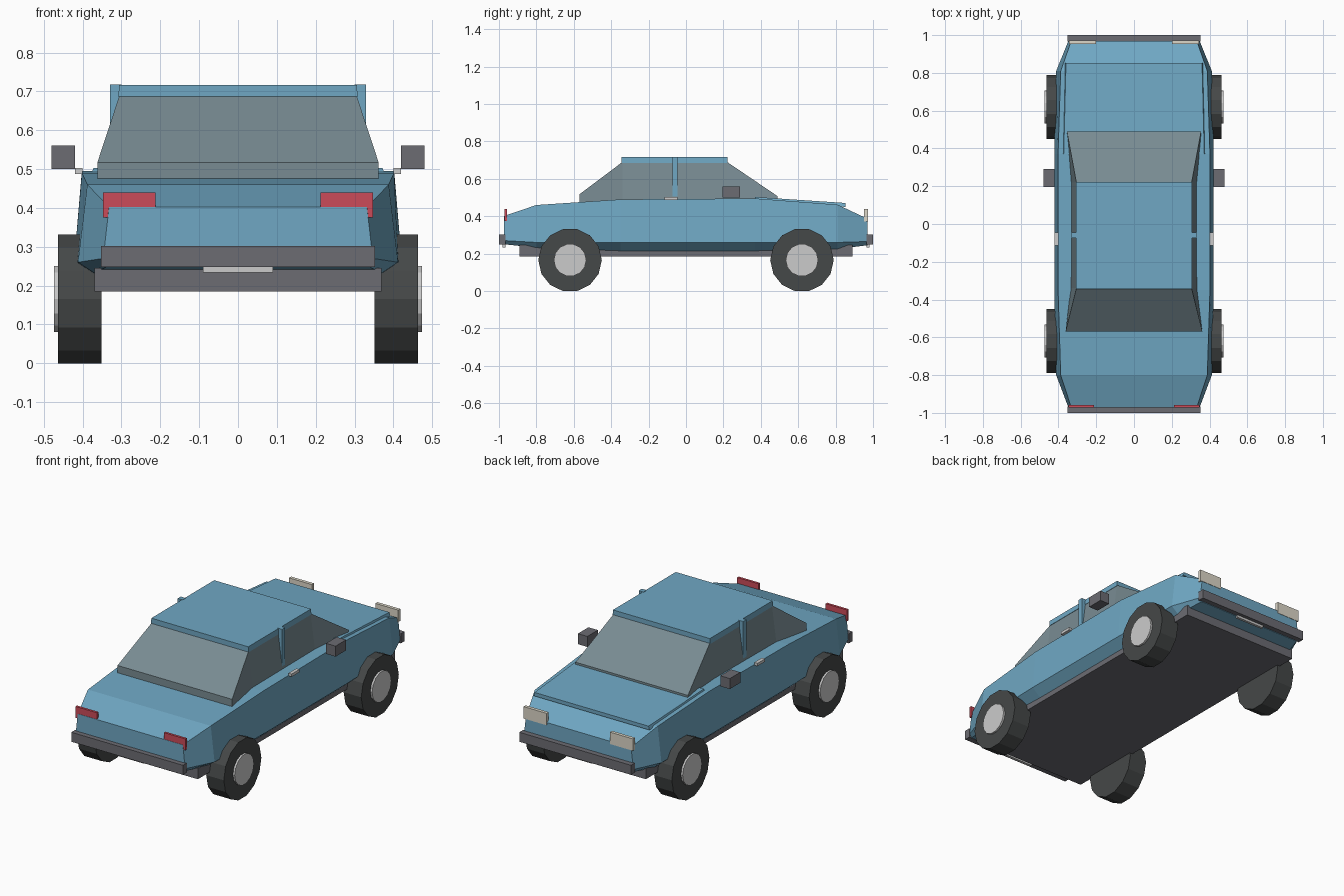
import bpy, bmesh, math

if "Cube" in bpy.data.objects:
    bpy.data.objects.remove(bpy.data.objects["Cube"])


def material(name, rgb):
    m = bpy.data.materials.new(name)
    m.diffuse_color = (*rgb, 1)
    m.use_nodes = True
    m.node_tree.nodes["Principled BSDF"].inputs["Base Color"].default_value = m.diffuse_color
    return m


BLUE = material("blue_paint", (0.16, 0.39, 0.55))
GLASS = material("window_glass", (0.19, 0.26, 0.29))
TRIM = material("grey_trim", (0.15, 0.15, 0.17))
RUBBER = material("tyre_rubber", (0.06, 0.065, 0.065))
METAL = material("pale_metal", (0.55, 0.55, 0.56))
RED = material("red_lens", (0.6, 0.07, 0.1))
LAMP = material("clear_lens", (0.72, 0.68, 0.58))


def finish(bm, name, mat):
    bmesh.ops.recalc_face_normals(bm, faces=bm.faces[:])
    me = bpy.data.meshes.new(name)
    bm.to_mesh(me)
    bm.free()
    me.materials.append(mat)
    ob = bpy.data.objects.new(name, me)
    bpy.context.collection.objects.link(ob)
    return ob


def loft(name, sections, mat):
    """Skin sections (y, right-half points (x, z) from bottom to top), mirrored in x."""
    bm = bmesh.new()
    rings = []
    for y, half in sections:
        pts = half + [(-x, z) for x, z in reversed(half)]
        rings.append([bm.verts.new((x, y, z)) for x, z in pts])
    n = len(rings[0])
    for a, b in zip(rings, rings[1:]):
        for i in range(n):
            j = (i + 1) % n
            bm.faces.new((a[i], a[j], b[j], b[i]))
    bm.faces.new(rings[0])
    bm.faces.new(rings[-1])
    return finish(bm, name, mat)


def box(name, xs, ys, zs, mat):
    bm = bmesh.new()
    bmesh.ops.create_cube(bm, size=1)
    for v in bm.verts:
        v.co = [r[0] if c < 0 else r[1] for c, r in zip(v.co, (xs, ys, zs))]
    return finish(bm, name, mat)


def disc(name, x0, x1, y, z, r, mat, sides=14):
    """Cylinder along x with a corner pointing along y."""
    bm = bmesh.new()
    rings = [[bm.verts.new((x, y + r * math.cos(2 * math.pi * k / sides),
                            z + r * math.sin(2 * math.pi * k / sides)))
              for k in range(sides)] for x in (x0, x1)]
    for k in range(sides):
        j = (k + 1) % sides
        bm.faces.new((rings[0][k], rings[0][j], rings[1][j], rings[1][k]))
    for ring in rings:
        bm.faces.new(ring)
    return finish(bm, name, mat)


# Painted lower body
loft("body", [
    (-0.972, [(0.335, 0.25), (0.347, 0.27), (0.332, 0.402)]),
    (-0.80, [(0.37, 0.232), (0.412, 0.26), (0.388, 0.46)]),
    (-0.35, [(0.37, 0.215), (0.422, 0.26), (0.402, 0.49)]),
    (0.37, [(0.37, 0.215), (0.422, 0.26), (0.402, 0.495)]),
    (0.81, [(0.37, 0.225), (0.412, 0.26), (0.388, 0.462)]),
    (0.97, [(0.335, 0.245), (0.347, 0.265), (0.332, 0.387)]),
], BLUE)

# Floor pan
box("underbody", (-0.37, 0.37), (-0.89, 0.89), (0.185, 0.245), TRIM)

# Raised panel at the +y end
loft("hood", [
    (0.37, [(0.378, 0.485), (0.372, 0.503)]),
    (0.852, [(0.366, 0.45), (0.36, 0.471)]),
], BLUE)

# Glazed cabin, flaring at its four lower corners
loft("cabin_glass", [
    (-0.57, [(0.362, 0.47), (0.362, 0.517)]),
    (-0.34, [(0.335, 0.47), (0.305, 0.69)]),
    (0.22, [(0.335, 0.47), (0.305, 0.69)]),
    (0.49, [(0.357, 0.465), (0.355, 0.507)]),
], GLASS)

# Roof
loft("roof", [
    (-0.345, [(0.308, 0.685), (0.306, 0.716)]),
    (0.222, [(0.308, 0.685), (0.306, 0.716)]),
], BLUE)

# Bumpers and number plates at both ends
for end, s in (("rear", -1), ("front", 1)):
    box(end + "_bumper", (-0.353, 0.353), sorted((s * 0.965, s * 1.0)), (0.248, 0.302), TRIM)
    box(end + "_plate", (-0.09, 0.09), sorted((s * 0.965, s * 0.98)), (0.234, 0.28), METAL)

# Parts repeated on each side
for side, s in (("left", -1), ("right", 1)):
    def span(a, b):
        return sorted((s * a, s * b))

    box(side + "_pillar", span(0.30, 0.33), (-0.073, -0.045), (0.485, 0.718), BLUE)
    box(side + "_mirror", span(0.42, 0.48), (0.195, 0.29), (0.50, 0.56), TRIM)
    box(side + "_handle", span(0.40, 0.42), (-0.115, -0.045), (0.487, 0.503), METAL)
    box(side + "_tail_light", span(0.212, 0.347), (-0.971, -0.957), (0.375, 0.44), RED)
    box(side + "_headlight", span(0.20, 0.345), (0.953, 0.972), (0.372, 0.44), LAMP)

    # Wheels with protruding hubs
    for end, y in (("rear", -0.62), ("front", 0.62)):
        disc(f"{side}_{end}_tyre", s * 0.352, s * 0.463, y, 0.1655, 0.1655 / math.cos(math.pi / 14), RUBBER)
        disc(f"{side}_{end}_hub", s * 0.45, s * 0.474, y, 0.1655, 0.087, METAL)
